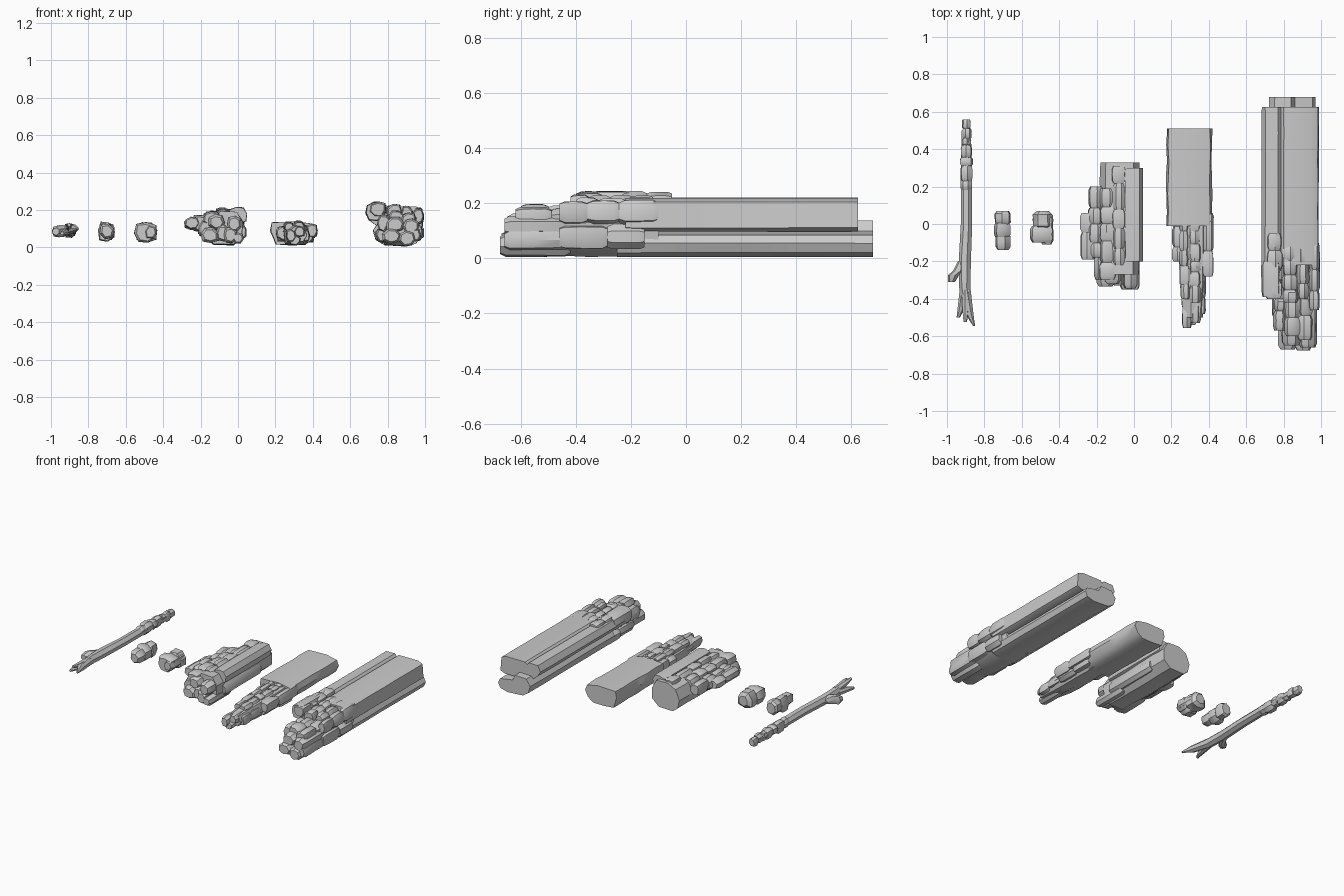
import bpy, bmesh, math, random

random.seed(7)


def loft(bm, rings):
    """Skin a list of equal-length point rings and cap both ends."""
    vs = [[bm.verts.new(p) for p in r] for r in rings]
    n = len(vs[0])
    for a, b in zip(vs, vs[1:]):
        for i in range(n):
            j = (i + 1) % n
            bm.faces.new((a[i], a[j], b[j], b[i]))
    bm.faces.new(vs[0][::-1])
    bm.faces.new(vs[-1])


def body(bm, profile, y0, y1, steps=7, wobble=0.006, tip=1.0):
    """Long timber: an x-z profile swept along y with slight grain relief."""
    cx = sum(p[0] for p in profile) / len(profile)
    cz = sum(p[1] for p in profile) / len(profile)
    rings = []
    for k in range(steps):
        t = k / (steps - 1)
        s = tip + (1 - tip) * min(1, t * 2.5)
        rings.append([(cx + (x - cx) * s * (1 - random.random() * wobble * 10),
                       y0 + (y1 - y0) * t,
                       cz + (z - cz) * s * (1 - random.random() * wobble * 10))
                      for x, z in profile])
    loft(bm, rings)


def lump(bm, x0, x1, y0, y1, z0, z1, n=7, ends=0.8):
    """Bevelled irregular block of charcoal filling a bounding box."""
    cx, cz, hx, hz = (x0 + x1) / 2, (z0 + z1) / 2, (x1 - x0) / 2, (z1 - z0) / 2
    L = y1 - y0
    e = min(0.02, L * 0.2)
    ph = random.random() * 6.28
    cols = [random.uniform(0.9, 1.08) for _ in range(n)]
    rings = []
    for y, s in ((y0, ends), (y0 + e, 1), (y0 + L / 2, 1), (y1 - e, 1), (y1, ends)):
        ring = []
        for i in range(n):
            a = ph + math.tau * i / n
            c, d = math.cos(a), math.sin(a)
            q = s * cols[i] / (abs(c) ** 3 + abs(d) ** 3) ** (1 / 3)
            q *= random.uniform(0.95, 1.03)
            ring.append((cx + max(-1, min(1, c * q)) * hx, y,
                         cz + max(-1, min(1, d * q)) * hz))
        rings.append(ring)
    loft(bm, rings)


def row(bm, x0, x1, y0, y1, z0, z1, pieces):
    """Strip of char cracked crosswise into several lumps."""
    cuts = [y0] + [y0 + (y1 - y0) * (i + random.uniform(-0.22, 0.22)) / pieces
                   for i in range(1, pieces)] + [y1]
    for a, b in zip(cuts, cuts[1:]):
        d = [random.uniform(0, 0.008) for _ in range(4)]
        lump(bm, x0 + d[0], x1 - d[1], a, b, z0 + d[2], z1 - d[3])


def limb(bm, path, n=7):
    """Round branch along (x, y, z, radius) stations, rings across y."""
    ph = random.random()
    loft(bm, [[(x + r * random.uniform(.88, 1.04) * math.cos(ph + math.tau * i / n), y,
                z + r * random.uniform(.88, 1.04) * math.sin(ph + math.tau * i / n))
               for i in range(n)] for x, y, z, r in path])


def finish(bm, name):
    bmesh.ops.recalc_face_normals(bm, faces=bm.faces)
    me = bpy.data.meshes.new(name)
    bm.to_mesh(me)
    bm.free()
    ob = bpy.data.objects.new(name, me)
    bpy.context.collection.objects.link(ob)
    bpy.ops.object.select_all(action='DESELECT')
    ob.select_set(True)
    bpy.context.view_layer.objects.active = ob
    bpy.ops.object.shade_smooth_by_angle(angle=math.radians(35))


# Forked stick with a cracked, charred tip
bm = bmesh.new()
limb(bm, [(-.855, -.545, .10, .006), (-.88, -.48, .10, .025), (-.905, -.34, .095, .033),
          (-.905, -.2, .09, .035), (-.895, 0, .09, .032), (-.895, .25, .09, .032),
          (-.895, .5, .09, .026)])
limb(bm, [(-.94, -.50, .075, .010), (-.925, -.45, .08, .02), (-.905, -.3, .09, .025)])
limb(bm, [(-.903, -.525, .12, .010), (-.90, -.46, .11, .02), (-.90, -.35, .1, .025)])
limb(bm, [(-.975, -.31, .085, .020), (-.965, -.275, .085, .034), (-.935, -.25, .09, .035),
          (-.92, -.20, .09, .022)])
row(bm, -.932, -.860, .18, .42, .05, .13, 4)
row(bm, -.925, -.866, .42, .56, .055, .125, 3)
finish(bm, "forked_stick")

# Two loose coals
bm = bmesh.new()
lump(bm, -.75, -.66, -.07, .005, .03, .14, 7, .85)
lump(bm, -.745, -.655, -.005, .07, .035, .135, 7, .75)
lump(bm, -.74, -.66, -.14, -.05, .04, .13, 6, .7)
finish(bm, "small_coal")
bm = bmesh.new()
lump(bm, -.545, -.43, -.03, .07, .025, .135, 7, .6)
lump(bm, -.56, -.435, -.10, -.01, .02, .14, 7, .8)
lump(bm, -.50, -.43, -.11, .05, .04, .12, 6, .7)
finish(bm, "large_coal")

# Short round log, burnt along one flank
bm = bmesh.new()
body(bm, [(-.13, .01), (-.02, .01), (.03, .06), (.035, .14), (0, .195), (-.09, .20),
          (-.155, .17), (-.185, .10), (-.17, .04)], -.27, .33, tip=.95)
lump(bm, -.05, .05, -.20, .30, .12, .22, 8, .95)
lump(bm, -.01, .045, -.20, .20, .04, .13, 7, .8)
row(bm, -.29, -.20, -.19, .06, .09, .165, 2)
row(bm, -.25, -.16, -.18, .20, .08, .18, 4)
row(bm, -.19, -.09, -.30, .19, .11, .20, 5)
row(bm, -.12, -.04, -.22, .31, .15, .215, 5)
row(bm, -.22, -.13, -.30, .02, .04, .15, 2)
for x0, x1, y0, z0, z1 in ((-.2, -.1, -.335, .02, .11), (-.16, -.07, -.32, .09, .18),
                           (-.08, 0, -.35, .02, .11), (-.06, .02, -.345, .08, .17),
                           (-.03, .03, -.35, .02, .08), (-.12, -.04, -.33, .03, .12)):
    lump(bm, x0, x1, y0, -.1, z0, z1, 7, .7)
finish(bm, "short_log")

# Split plank log with a thin burnt front
bm = bmesh.new()
body(bm, [(.20, .015), (.28, .01), (.36, .012), (.40, .04), (.42, .085), (.41, .125),
          (.32, .14), (.18, .135), (.17, .09)], -.01, .51)
body(bm, [(.25, .015), (.36, .012), (.39, .06), (.37, .12), (.30, .13), (.24, .09)],
     -.5, .05, tip=.7)
row(bm, .36, .43, -.28, .06, .05, .13, 2)
row(bm, .34, .41, -.27, .03, .02, .09, 2)
row(bm, .20, .28, -.2, .07, .03, .12, 3)
row(bm, .24, .30, -.40, .03, .08, .14, 5)
row(bm, .29, .36, -.42, .05, .085, .145, 6)
row(bm, .25, .31, -.555, -.2, .02, .10, 3)
row(bm, .30, .36, -.53, -.2, .05, .12, 3)
row(bm, .33, .39, -.48, -.2, .03, .10, 3)
row(bm, .27, .34, -.54, -.2, .01, .07, 2)
finish(bm, "plank_log")

# Large log: upper slab over a lower slab with a groove between
bm = bmesh.new()
body(bm, [(.76, .10), (.96, .095), (.99, .11), (.985, .205), (.95, .22), (.80, .22),
          (.785, .205), (.77, .222), (.70, .22), (.68, .18), (.70, .145)], -.22, .625,
     wobble=.003)
body(bm, [(.78, .012), (.90, .004), (.955, .02), (.97, .055), (.955, .085), (.86, .10),
          (.84, .138), (.75, .135), (.72, .09), (.735, .04)], -.25, .68, wobble=.003)
body(bm, [(.78, .01), (.90, .005), (.96, .04), (.97, .13), (.90, .18), (.80, .18), (.76, .1)],
     -.60, -.1, tip=.75)
# bark strip and cracked char on the front half
lump(bm, .68, .79, -.39, -.20, .14, .245, 8, .9)
row(bm, .70, .80, -.40, -.05, .16, .25, 4)
row(bm, .79, .88, -.42, -.12, .14, .235, 4)
row(bm, .87, .94, -.40, -.12, .13, .225, 3)
row(bm, .93, 1.0, -.46, -.10, .12, .215, 3)
row(bm, .92, .995, -.46, -.15, .03, .13, 2)
row(bm, .74, .82, -.57, -.20, .08, .18, 4)
row(bm, .73, .82, -.50, -.20, .02, .11, 2)
row(bm, .80, .89, -.60, -.30, .12, .20, 3)
row(bm, .87, .96, -.62, -.30, .10, .19, 2)
for x0, x1, y0, z0, z1 in ((.77, .87, -.67, .02, .10), (.79, .89, -.65, .08, .165),
                           (.86, .95, -.675, .005, .09), (.88, .97, -.66, .07, .155),
                           (.91, .98, -.66, .03, .10)):
    lump(bm, x0, x1, y0, -.42, z0, z1, 7, .75)
finish(bm, "large_log")
